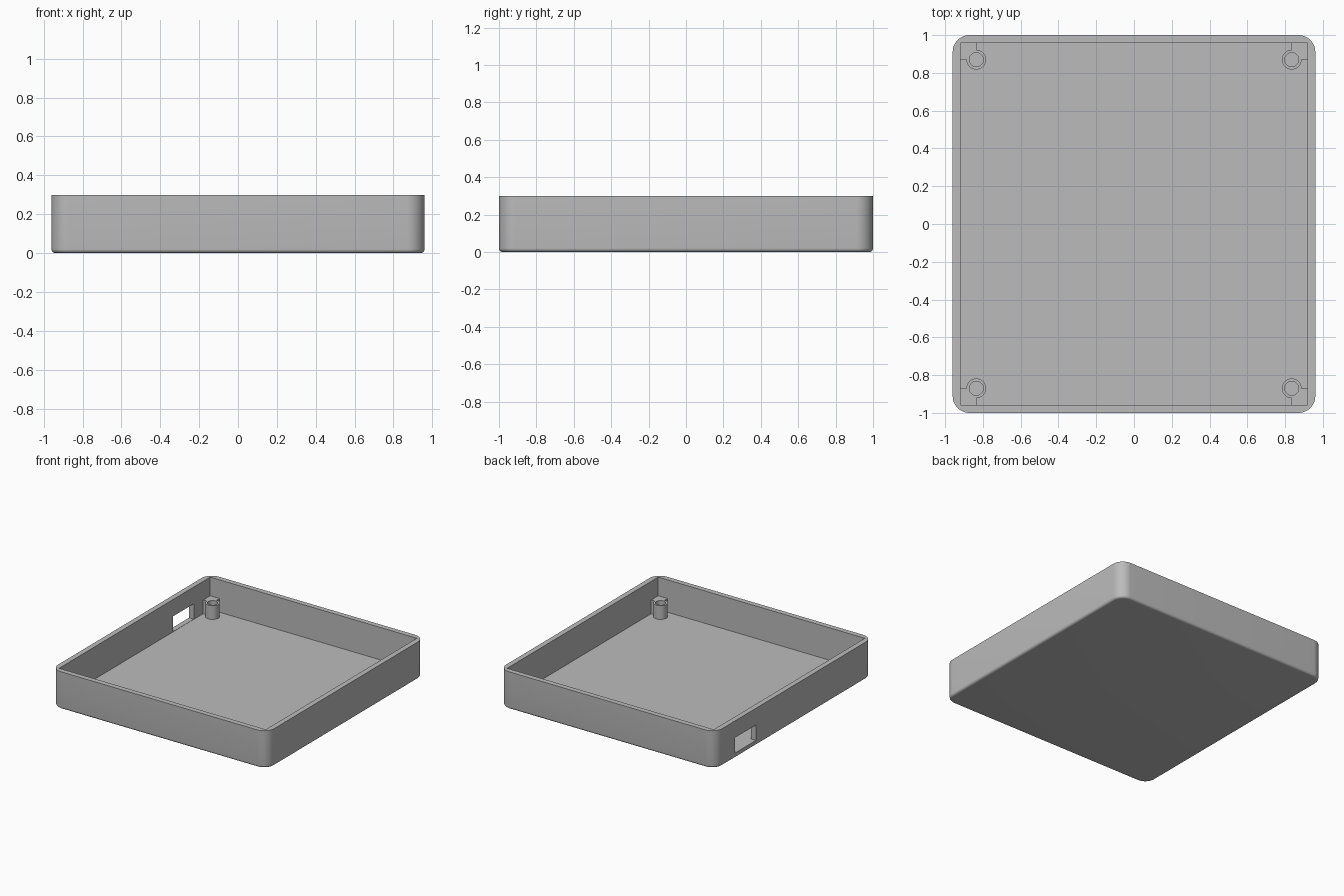
import bpy
import bmesh
import math
from mathutils import Matrix

cube = bpy.data.objects.get("Cube")
if cube:
    bpy.data.objects.remove(cube, do_unlink=True)

W, D, H = 1.92, 2.0, 0.30      # outer size
WALL, FLOOR = 0.042, 0.04
CORNER, FILLET = 0.09, 0.02
POST_X, POST_Y, POST_TOP = 0.835, 0.87, 0.15

grey = bpy.data.materials.new("neutral grey")
grey.use_nodes = True
grey.diffuse_color = (0.5, 0.5, 0.5, 1)
grey.node_tree.nodes["Principled BSDF"].inputs["Base Color"].default_value = (0.5, 0.5, 0.5, 1)


def finish(name, bm):
    mesh = bpy.data.meshes.new(name)
    bm.to_mesh(mesh)
    bm.free()
    mesh.materials.append(grey)
    obj = bpy.data.objects.new(name, mesh)
    bpy.context.collection.objects.link(obj)
    return obj


def box(name, lo, hi):
    bm = bmesh.new()
    size = [b - a for a, b in zip(lo, hi)]
    mid = [(a + b) / 2 for a, b in zip(lo, hi)]
    bmesh.ops.create_cube(bm, size=1, matrix=Matrix.Translation(mid) @ Matrix.Diagonal((*size, 1)))
    return finish(name, bm)


def cylinder(name, x, y, radius, low, high):
    bm = bmesh.new()
    bmesh.ops.create_cone(bm, cap_ends=True, segments=48, radius1=radius, radius2=radius,
                          depth=high - low, matrix=Matrix.Translation((x, y, (low + high) / 2)))
    return finish(name, bm)


def combine(target, tool, operation):
    mod = target.modifiers.new(operation.lower(), 'BOOLEAN')
    mod.operation = operation
    mod.solver = 'EXACT'
    mod.object = tool
    tool.hide_render = True
    tool.hide_set(True)


def rounded_outline(inset):
    """Points of the rounded outer rectangle, moved inward by inset."""
    points = []
    r = CORNER - inset
    for k, (sx, sy) in enumerate([(1, 1), (-1, 1), (-1, -1), (1, -1)]):
        for i in range(13):
            a = math.radians(90 * k + 7.5 * i)
            points.append((sx * (W / 2 - CORNER) + r * math.cos(a),
                           sy * (D / 2 - CORNER) + r * math.sin(a)))
    return points


# Tray body: stacked rounded outlines with a filleted bottom edge
bm = bmesh.new()
rings = []
for i in range(7):
    a = math.radians(15 * i)
    z = FILLET * (1 - math.cos(a))
    rings.append([bm.verts.new((x, y, z)) for x, y in rounded_outline(FILLET * (1 - math.sin(a)))])
rings.append([bm.verts.new((x, y, H)) for x, y in rounded_outline(0)])
n = len(rings[0])
for low, high in zip(rings, rings[1:]):
    for i in range(n):
        j = (i + 1) % n
        bm.faces.new((low[i], low[j], high[j], high[i]))
bm.faces.new(rings[0][::-1])
bm.faces.new(rings[-1])
tray = finish("tray", bm)

# Square-cornered cavity
ix, iy = W / 2 - WALL, D / 2 - WALL
combine(tray, box("cavity_cutter", (-ix, -iy, FLOOR), (ix, iy, H + 0.1)), 'DIFFERENCE')

# Port opening in the side wall
combine(tray, box("port_cutter", (-W / 2 - 0.1, 0.485, FLOOR + 0.002), (-ix + 0.02, 0.75, 0.165)),
        'DIFFERENCE')

# Screw posts, each joined to its corner by a square block
for sx, sx_name in ((1, "left"), (-1, "right")):
    for sy, sy_name in ((1, "back"), (-1, "front")):
        label = f"{sy_name}_{sx_name}"
        x, y = sx * POST_X, sy * POST_Y
        far_x, far_y = sx * (ix + 0.005), sy * (iy + 0.005)
        base = FLOOR - 0.01
        post = cylinder("screw_post_" + label, x, y, 0.052, base, POST_TOP)
        block = box("corner_block_" + label, (min(x, far_x), min(y, far_y), base),
                    (max(x, far_x), max(y, far_y), POST_TOP))
        hole = cylinder("screw_hole_cutter_" + label, x, y, 0.037, FLOOR, POST_TOP + 0.05)
        combine(post, block, 'UNION')
        combine(post, hole, 'DIFFERENCE')

# Bake the cuts, drop the helpers, shade curved walls smooth
graph = bpy.context.evaluated_depsgraph_get()
solids = [o for o in bpy.context.collection.objects
          if o.type == 'MESH' and o.name.startswith(("tray", "screw_post"))]
baked = [(o, bpy.data.meshes.new_from_object(o.evaluated_get(graph))) for o in solids]
helpers = {m.object for o in solids for m in o.modifiers}
for obj, mesh in baked:
    obj.modifiers.clear()
    obj.data = mesh
for helper in helpers:
    bpy.data.objects.remove(helper, do_unlink=True)
bpy.ops.object.select_all(action='DESELECT')
for obj in solids:
    obj.select_set(True)
bpy.context.view_layer.objects.active = tray
bpy.ops.object.shade_smooth_by_angle(angle=math.radians(30))
